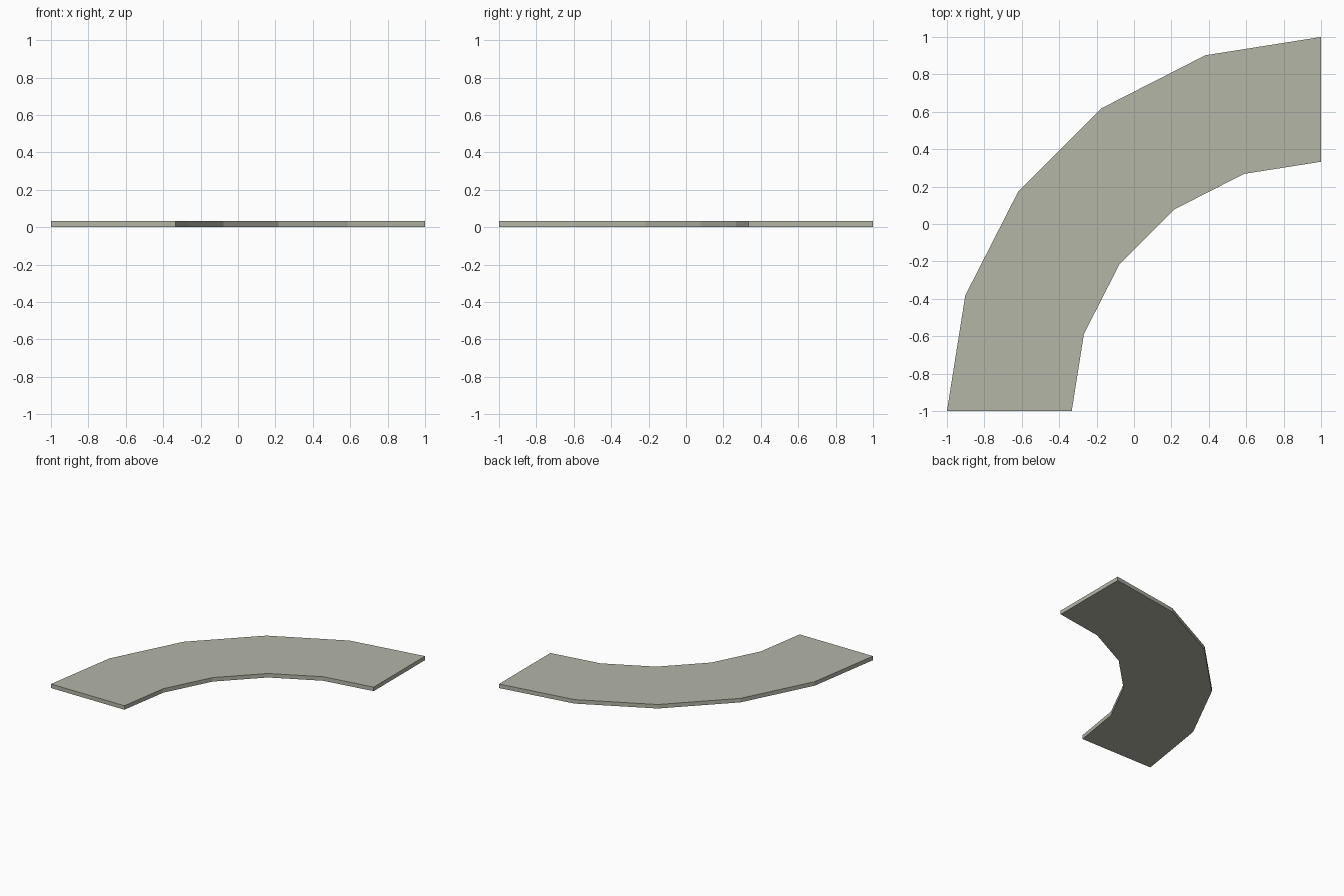
import bpy, bmesh, math
from mathutils import Vector

if "Cube" in bpy.data.objects:
    bpy.data.objects.remove(bpy.data.objects["Cube"])

# Quarter-ring slab: centre of curvature at the front right corner
CENTRE = Vector((1.0, -1.0, 0.0))
OUTER, INNER, THICK, STEPS = 2.0, 1.333, 0.033, 5

mat = bpy.data.materials.new("warm grey stone")
mat.diffuse_color = (0.46, 0.465, 0.39, 1.0)
mat.use_nodes = True
mat.node_tree.nodes["Principled BSDF"].inputs["Base Color"].default_value = mat.diffuse_color

# Rectangular cross-section at the front end, spun through 90 degrees
bm = bmesh.new()
profile = [(-OUTER, 0), (-INNER, 0), (-INNER, THICK), (-OUTER, THICK)]
start = bm.faces.new([bm.verts.new(CENTRE + Vector((x, 0, z))) for x, z in profile])
end_cap = start.copy()
spun = bmesh.ops.spin(bm, geom=list(end_cap.verts) + list(end_cap.edges) + [end_cap],
                      cent=CENTRE, axis=(0, 0, 1), angle=-math.pi / 2,
                      steps=STEPS, use_duplicate=False)
bmesh.ops.remove_doubles(bm, verts=bm.verts, dist=1e-4)
bmesh.ops.recalc_face_normals(bm, faces=bm.faces)

mesh = bpy.data.meshes.new("curved_slab")
bm.to_mesh(mesh)
bm.free()
mesh.materials.append(mat)
slab = bpy.data.objects.new("curved_slab", mesh)
bpy.context.collection.objects.link(slab)
